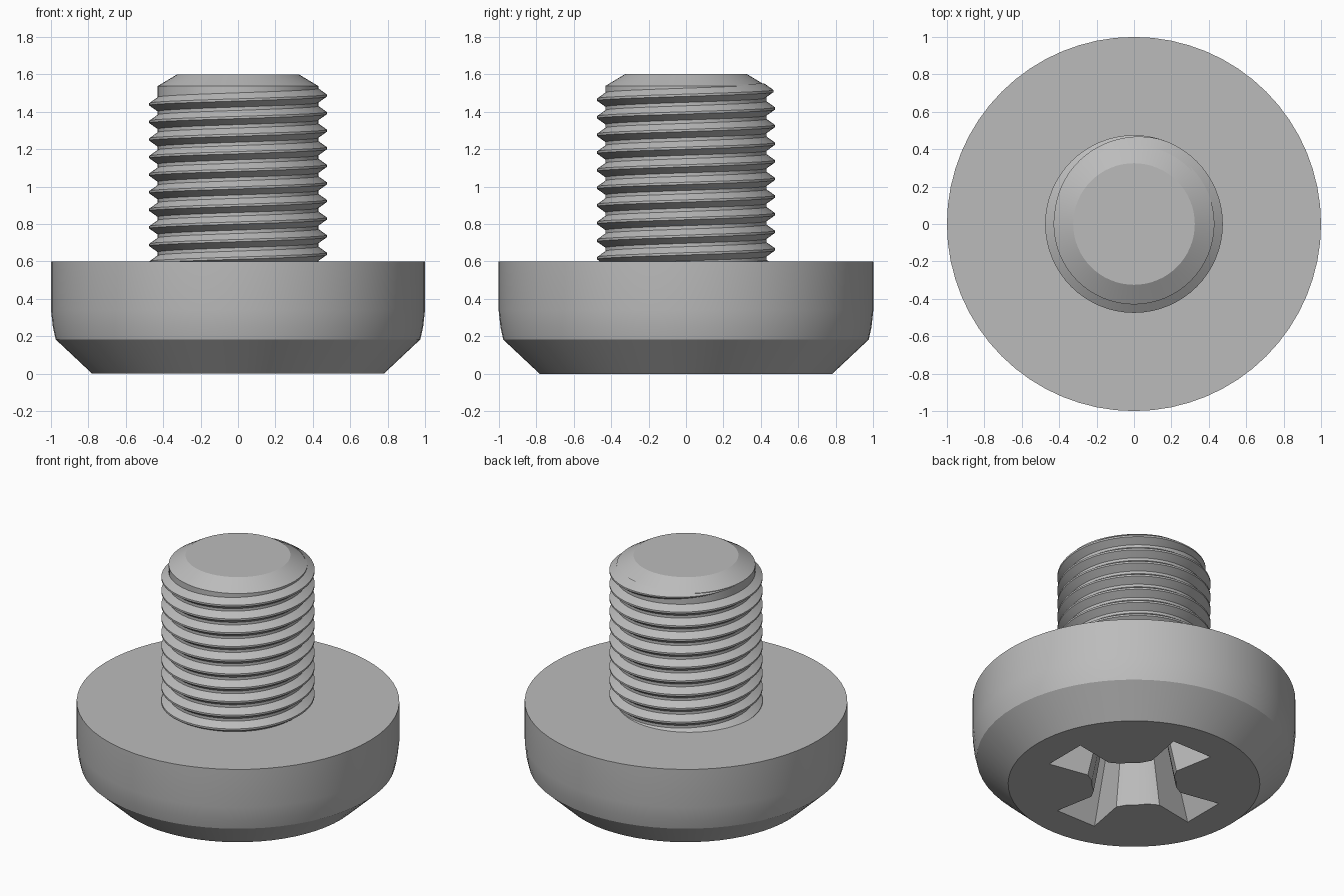
import bpy, bmesh, math
from mathutils import Matrix, Vector

SEGMENTS = 64
PITCH = 0.094

if "Cube" in bpy.data.objects:
    bpy.data.objects.remove(bpy.data.objects["Cube"], do_unlink=True)

steel = bpy.data.materials.new("grey steel")
steel.use_nodes = True
steel.diffuse_color = (0.5, 0.5, 0.5, 1)
steel.node_tree.nodes["Principled BSDF"].inputs["Base Color"].default_value = steel.diffuse_color


def make_object(name, bm):
    bmesh.ops.recalc_face_normals(bm, faces=bm.faces)
    mesh = bpy.data.meshes.new(name)
    bm.to_mesh(mesh)
    bm.free()
    mesh.materials.append(steel)
    obj = bpy.data.objects.new(name, mesh)
    bpy.context.collection.objects.link(obj)
    return obj


def loft(name, rings):
    """Skin a list of equal closed rings and cap both ends."""
    bm = bmesh.new()
    loops = [[bm.verts.new(p) for p in ring] for ring in rings]
    n = len(loops[0])
    for a, b in zip(loops, loops[1:]):
        for i in range(n):
            j = (i + 1) % n
            bm.faces.new((a[i], a[j], b[j], b[i]))
    bm.faces.new(loops[0])
    bm.faces.new(loops[-1])
    return make_object(name, bm)


def turned(name, profile):
    """Round part from (radius, height) pairs."""
    angles = [math.tau * i / SEGMENTS for i in range(SEGMENTS)]
    return loft(name, [[(r * math.cos(a), r * math.sin(a), z) for a in angles]
                       for r, z in profile])


def smooth(obj, degrees=30):
    bpy.ops.object.select_all(action='DESELECT')
    obj.select_set(True)
    bpy.context.view_layer.objects.active = obj
    bpy.ops.object.shade_smooth_by_angle(angle=math.radians(degrees))


# Head, with the drive side down
head = turned("head", [(0.78, 0), (0.975, 0.183), (0.99, 0.25), (1, 0.34), (1, 0.6)])

# Tapered cross recess cut into the head
quarter = [(0.56, -0.15), (0.56, 0.15), (0.29, 0.10), (0.225, 0.137),
           (0.185, 0.185), (0.137, 0.225), (0.10, 0.29)]
outline = [Matrix.Rotation(k * math.pi / 2, 3, 'Z') @ Vector((x, y, 0))
           for k in range(4) for x, y in quarter]
cutter = loft("recess_cutter", [[p * (1 - 0.71 * z) + Vector((0, 0, z)) for p in outline]
                                for z in (-0.03, 0.45)])
cutter.hide_render = True
cut = head.modifiers.new("cross recess", 'BOOLEAN')
cut.operation = 'DIFFERENCE'
cut.solver = 'EXACT'
cut.object = cutter
bpy.context.view_layer.objects.active = head
bpy.ops.object.modifier_apply(modifier=cut.name)
bpy.data.objects.remove(cutter, do_unlink=True)
smooth(head)

# Shank with chamfered tip
shank = turned("shank", [(0.43, 0.55), (0.43, 1.537), (0.325, 1.6)])
smooth(shank, 25)

# Right-handed thread that fades out below the tip
rings = []
turns = 11
for i in range(turns * SEGMENTS + 1):
    a = math.pi + math.tau * i / SEGMENTS
    z = 0.5 + PITCH * i / SEGMENTS
    left = (turns * SEGMENTS - i) / SEGMENTS
    fade = max(0.02, min(1, left / 0.3))
    section = [(0.42, -0.045 * fade), (0.425 + 0.05 * fade, -0.006 * fade),
               (0.425 + 0.05 * fade, 0.006 * fade), (0.42, 0.045 * fade)]
    rings.append([(r * math.cos(a), r * math.sin(a), z + dz) for r, dz in section])
thread = loft("thread", rings)
smooth(thread)
